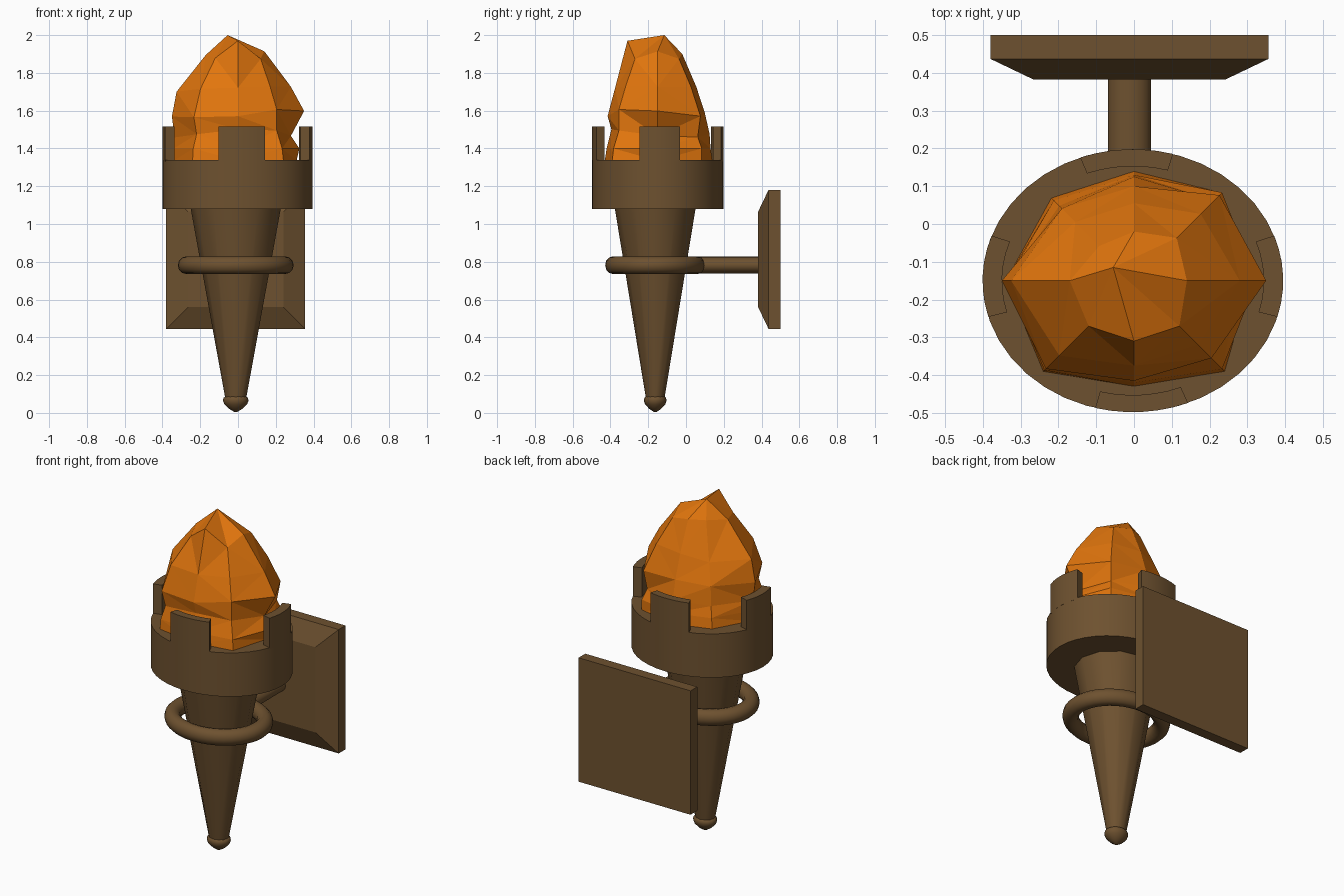
import bpy, bmesh, math, random
from math import radians, sin, cos, pi

if "Cube" in bpy.data.objects:
    bpy.data.objects.remove(bpy.data.objects["Cube"])

random.seed(4)


def material(name, rgb):
    m = bpy.data.materials.new(name)
    m.diffuse_color = (*rgb, 1)
    m.use_nodes = True
    m.node_tree.nodes["Principled BSDF"].inputs["Base Color"].default_value = m.diffuse_color
    return m


BROWN = material("dark bronze", (0.155, 0.083, 0.029))
ORANGE = material("flame orange", (0.76, 0.18, 0.004))


def finish(name, bm, mat, smooth=None):
    bmesh.ops.recalc_face_normals(bm, faces=bm.faces)
    me = bpy.data.meshes.new(name)
    bm.to_mesh(me)
    bm.free()
    me.materials.append(mat)
    ob = bpy.data.objects.new(name, me)
    bpy.context.collection.objects.link(ob)
    if smooth:
        bpy.ops.object.select_all(action='DESELECT')
        ob.select_set(True)
        bpy.context.view_layer.objects.active = ob
        bpy.ops.object.shade_smooth_by_angle(angle=radians(smooth))
    return ob


def loft(rings, closed=False):
    """Skin a list of equally long point rings; cap the ends or close the loop."""
    bm = bmesh.new()
    vs = [[bm.verts.new(p) for p in ring] for ring in rings]
    n = len(vs[0])
    pairs = list(zip(vs, vs[1:])) + ([(vs[-1], vs[0])] if closed else [])
    for a, b in pairs:
        for i in range(n):
            j = (i + 1) % n
            bm.faces.new((a[i], a[j], b[j], b[i]))
    if not closed:
        bm.faces.new(vs[0])
        bm.faces.new(vs[-1])
    return bm


def ellipse(cx, cy, z, rx, ry, n):
    return [(cx + rx * cos(2 * pi * i / n), cy + ry * sin(2 * pi * i / n), z) for i in range(n)]


AX, AY = -0.012, -0.163          # shaft axis
CX, CY, RX, RY = -0.003, -0.15, 0.398, 0.348   # cup ellipse

# tapered shaft and pointed finial
finish("shaft", loft([ellipse(AX, AY, 0.07, 0.054, 0.048, 12),
                      ellipse(AX, AY, 1.09, 0.240, 0.215, 12)]), BROWN, 35)
finial = [(0.005, 0.008), (0.022, 0.036), (0.045, 0.060), (0.066, 0.068), (0.08, 0.064), (0.09, 0.05)]
finish("finial", loft([ellipse(AX, AY, z, r, r * 0.89, 16) for z, r in finial]), BROWN, 40)

# oval collar ring round the shaft
rings = []
for i in range(40):
    a = 2 * pi * i / 40
    rings.append([(AX + (0.26 + 0.047 * cos(b)) * cos(a),
                   AY + (0.224 + 0.041 * cos(b)) * sin(a),
                   0.782 + 0.047 * sin(b)) for b in [2 * pi * k / 12 for k in range(12)]])
finish("collar_ring", loft(rings, closed=True), BROWN, 60)

# round arm from ring to wall
finish("wall_arm", loft([[(AX + 0.057 * cos(2 * pi * k / 20), y, 0.782 + 0.045 * sin(2 * pi * k / 20))
                          for k in range(20)] for y in (0.06, 0.39)]), BROWN, 40)


# wall plate with a bevelled front
def rect(h, y):
    return [(AX + sx * h, y, 0.8125 + sz * h) for sx, sz in ((-1, -1), (1, -1), (1, 1), (-1, 1))]


finish("wall_plate", loft([rect(0.368, 0.5), rect(0.368, 0.437), rect(0.253, 0.382)]), BROWN)

# cup
finish("cup", loft([ellipse(CX, CY, z, RX, RY, 40) for z in (1.08, 1.34)]), BROWN, 35)

# four curved battlements on the rim
for k, mid in enumerate((2, 92.5, 178, 273.5)):
    sections = []
    for i in range(7):
        a = radians(mid - 18 + 6 * i)
        sections.append([(CX + RX * f * cos(a), CY + RY * f * sin(a), z)
                         for f, z in ((1, 1.33), (1, 1.515), (0.87, 1.515), (0.87, 1.33))])
    finish(f"battlement_{k + 1}", loft(sections), BROWN, 35)

# faceted flame: rings of eight radii (from +x, anticlockwise) with jittered heights
levels = [
    (1.335, (.31, .33, .29, .31, .34, .34, .28, .34)),
    (1.40, (.325, .33, .28, .30, .34, .335, .27, .33)),
    (1.48, (.28, .30, .275, .28, .335, .31, .245, .29)),
    (1.585, (.35, .32, .25, .27, .35, .33, .265, .29)),
    (1.71, (.28, .25, .205, .22, .325, .28, .225, .24)),
    (1.895, (.14, .16, .13, .13, .17, .17, .16, .17)),
]
bm_rings = []
for li, (z, radii) in enumerate(levels):
    ring = []
    for i, r in enumerate(radii):
        a = pi * i / 4
        dz = random.uniform(-0.025, 0.025) if li > 1 else 0
        if li == 5 and i == 6:
            dz = 0.075                      # second, forward peak
        ring.append((r * cos(a), CY + r * sin(a), z + dz))
    bm_rings.append(ring)
bm = loft(bm_rings)
bm.faces.ensure_lookup_table()
bmesh.ops.poke(bm, faces=[bm.faces[-1]])
tip = max((v for v in bm.verts if len(v.link_edges) == 8), key=lambda v: v.co.z)
tip.co = (-0.055, -0.115, 2.0)
bmesh.ops.triangulate(bm, faces=bm.faces)
finish("flame", bm, ORANGE)
